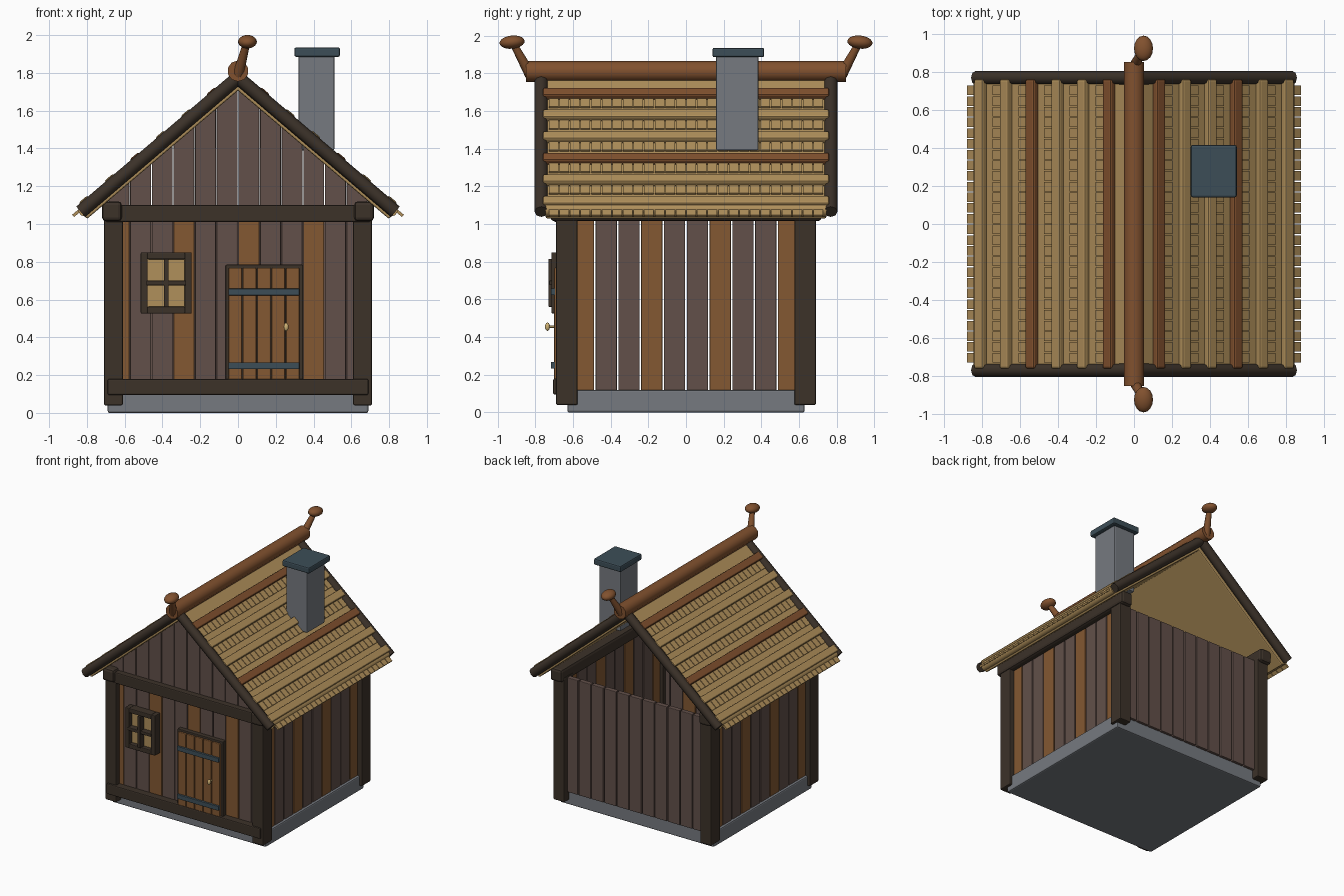
import bpy, bmesh, math
from mathutils import Matrix, Vector

if "Cube" in bpy.data.objects:
    bpy.data.objects.remove(bpy.data.objects["Cube"])

SLOPE = 0.85
ANG = math.atan(SLOPE)
COS = math.cos(ANG)


def colour(name, r, g, b):
    m = bpy.data.materials.new(name)
    m.diffuse_color = [(c / 255) ** 2.2 for c in (r, g, b)] + [1]
    m.use_nodes = True
    m.node_tree.nodes["Principled BSDF"].inputs["Base Color"].default_value = m.diffuse_color
    return m


DARK = colour("dark_timber", 62, 53, 45)
PLUM = colour("grey_brown_plank", 98, 81, 75)
BROWN = colour("warm_brown_plank", 130, 89, 53)
RIDGE = colour("red_brown_wood", 128, 82, 50)
STRAW = colour("straw", 174, 142, 91)
STONE = colour("grey_stone", 117, 121, 127)
SLATE = colour("blue_slate", 63, 79, 88)
GOLD = colour("pale_brass", 205, 176, 115)


def finish(name, bm, mats, bevel=0.0, smooth=False):
    bmesh.ops.recalc_face_normals(bm, faces=bm.faces)
    me = bpy.data.meshes.new(name)
    bm.to_mesh(me)
    bm.free()
    for m in mats:
        me.materials.append(m)
    ob = bpy.data.objects.new(name, me)
    bpy.context.collection.objects.link(ob)
    if bevel:
        mod = ob.modifiers.new("bevel", 'BEVEL')
        mod.width, mod.segments = bevel, 2
    if smooth:
        bpy.context.view_layer.objects.active = ob
        ob.select_set(True)
        bpy.ops.object.shade_smooth_by_angle(angle=math.radians(50))
        ob.select_set(False)
    return ob


def add_box(bm, x, y, z, mat=0, matrix=None):
    lo = Vector((min(x), min(y), min(z)))
    hi = Vector((max(x), max(y), max(z)))
    m = Matrix.Translation((lo + hi) / 2) @ Matrix.Diagonal((*(hi - lo), 1))
    vs = bmesh.ops.create_cube(bm, size=1, matrix=(matrix or Matrix()) @ m)["verts"]
    for f in {f for v in vs for f in v.link_faces}:
        f.material_index = mat
    return vs


def box(name, mat, x, y, z, bevel=0.008):
    bm = bmesh.new()
    add_box(bm, x, y, z)
    return finish(name, bm, [mat], bevel)


def rod(name, mat, a, b, r1, r2, sides):
    a, b = Vector(a), Vector(b)
    m = Matrix.Translation((a + b) / 2) @ (b - a).to_track_quat('Z', 'Y').to_matrix().to_4x4()
    bm = bmesh.new()
    bmesh.ops.create_cone(bm, cap_ends=True, segments=sides, radius1=r1, radius2=r2,
                          depth=(b - a).length, matrix=m)
    return finish(name, bm, [mat], 0, True)


def ball(name, mat, centre, radii, tilt=0.0):
    bm = bmesh.new()
    m = Matrix.Translation(centre) @ Matrix.Rotation(tilt, 4, 'X') @ Matrix.Diagonal((*radii, 1))
    bmesh.ops.create_uvsphere(bm, u_segments=16, v_segments=10, radius=1, matrix=m)
    return finish(name, bm, [mat], 0, True)


# Stone base
box("foundation", STONE, (-0.69, 0.69), (-0.63, 0.63), (0, 0.12), 0.01)

# Timber frame
for sx, sn in ((-1, "left"), (1, "right")):
    for sy, yn in ((-1, "front"), (1, "back")):
        box(f"{yn}_{sn}_post", DARK, (sx * 0.61, sx * 0.71), (sy * 0.575, sy * 0.69), (0.04, 1.05))
    box(f"{sn}_wall_plate", DARK, (sx * 0.615, sx * 0.72), (-0.72, 0.72), (1.015, 1.12), 0.02)
box("front_top_beam", DARK, (-0.7, 0.7), (-0.7, -0.6), (1.01, 1.1))
box("front_sill_beam", DARK, (-0.69, 0.69), (-0.705, -0.6), (0.095, 0.18))

# Side wall planks, every third one warm brown
GAP = 0.004
for s, name in ((-1, "left_wall"), (1, "right_wall")):
    bm = bmesh.new()
    for i in range(10):
        y = -0.605 + i * 0.121
        add_box(bm, (s * 0.635, s * 0.67), (y + GAP, y + 0.121 - GAP), (0.11, 1.04), int(i % 3 == 0))
    finish(name, bm, [PLUM, BROWN], 0.005)

# Front wall, gable and back wall planks
front, gable, back = bmesh.new(), bmesh.new(), bmesh.new()
for i in range(12):
    x = (i - 6) * 0.1145
    xs = (x + GAP / 2, x + 0.1145 - GAP / 2)
    if 0 < i < 11:
        add_box(front, xs, (-0.65, -0.61), (0.11, 1.04), int(i % 3 == 0))
    else:
        inner = xs[1] if i == 0 else xs[0]
        add_box(front, (inner, math.copysign(0.64, x)), (-0.65, -0.61), (0.11, 1.04), int(i == 0))
    for v in add_box(gable, xs, (-0.655, -0.62), (1.04, 2)):
        if v.co.z > 1.5:
            v.co.z = 1.725 - SLOPE * abs(v.co.x)
for i in range(11):
    x = -0.627 + i * 0.114
    add_box(back, (x + GAP, x + 0.114 - GAP), (0.61, 0.65), (0.11, 1.04))
finish("front_wall", front, [PLUM, BROWN], 0.005)
finish("front_gable", gable, [PLUM], 0.004)
finish("back_wall", back, [PLUM], 0.005)

# Door with planks, straps and knob
box("door_frame", DARK, (-0.065, 0.345), (-0.685, -0.64), (0.12, 0.785), 0.005)
bm = bmesh.new()
for i in range(5):
    x = -0.05 + i * 0.076
    add_box(bm, (x, x + 0.071), (-0.7, -0.66), (0.13, 0.768))
finish("door_planks", bm, [BROWN], 0.006)
for z, n in ((0.25, "lower"), (0.64, "upper")):
    box(f"{n}_door_strap", SLATE, (-0.05, 0.325), (-0.716, -0.69), (z - 0.018, z + 0.018), 0.003)
ball("door_knob", GOLD, (0.255, -0.735, 0.455), (0.013, 0.013, 0.022))
rod("knob_stem", GOLD, (0.255, -0.69, 0.455), (0.255, -0.735, 0.455), 0.006, 0.006, 8)

# Window: frame of four bars, pane and crossing bars
bm = bmesh.new()
for x, z in (((-0.515, -0.478), (0.525, 0.85)), ((-0.282, -0.245), (0.525, 0.85)),
             ((-0.48, -0.28), (0.525, 0.562)), ((-0.48, -0.28), (0.813, 0.85))):
    add_box(bm, x, (-0.715, -0.63), z)
finish("window_frame", bm, [DARK], 0.006)
box("window_pane", STRAW, (-0.485, -0.275), (-0.68, -0.65), (0.555, 0.82), 0)
box("window_upright", DARK, (-0.393, -0.367), (-0.73, -0.67), (0.56, 0.815), 0.004)
box("window_crossbar", DARK, (-0.485, -0.275), (-0.726, -0.67), (0.675, 0.7), 0.004)

# Roof slopes: straw slab, raised straw bundles, battens, eave roll, verge poles
for s, name in ((-1, "left"), (1, "right")):
    M = Matrix.Translation((0, 0, 1.748)) @ Matrix.Rotation(s * ANG, 4, 'Y')
    bm = bmesh.new()
    add_box(bm, (0, s * 0.82 / COS), (-0.745, 0.745), (-0.032, 0.026), 0, M)
    finish(f"{name}_roof_slab", bm, [STRAW], 0.008)

    bm = bmesh.new()
    w = 1.46 / 26
    for row in range(6):
        u = (0.115 + row * 0.135) / COS
        for k in range(26):
            y = -0.73 + k * w
            add_box(bm, (s * (u - 0.01), s * (u + 0.085)), (y + 0.003, y + w - 0.003), (0.02, 0.036), 0, M)
    finish(f"{name}_straw_bundles", bm, [STRAW])

    bm = bmesh.new()
    for i in range(6):
        u = (0.105 + i * 0.135) / COS
        add_box(bm, (s * (u - 0.03), s * (u + 0.03)), (-0.76, 0.76), (0.02, 0.062), int(i % 3 == 0), M)
    finish(f"{name}_roof_battens", bm, [STRAW, RIDGE], 0.01)

    rod(f"{name}_eave_roll", STRAW, (s * 0.81, -0.745, 1.075), (s * 0.81, 0.745, 1.075), 0.036, 0.036, 10)
    for y, n in ((-0.768, "front"), (0.768, "back")):
        rod(f"{n}_{name}_verge_pole", DARK, (0, y, 1.775), (s * 0.833, y, 1.065), 0.036, 0.036, 8)

# Ridge pole with leaning finials
rod("ridge_pole", RIDGE, (0, -0.85, 1.81), (0, 0.85, 1.81), 0.056, 0.056, 10)
for s, n in ((-1, "front"), (1, "back")):
    rod(f"{n}_finial_stem", RIDGE, (0, s * 0.825, 1.79), (0.045, s * 0.915, 1.955), 0.03, 0.019, 10)
    ball(f"{n}_finial_knob", RIDGE, (0.05, s * 0.923, 1.965), (0.05, 0.067, 0.035), -s * 0.1)

# Chimney
box("chimney", STONE, (0.32, 0.51), (0.16, 0.385), (1.39, 1.9), 0.008)
box("chimney_cap", SLATE, (0.298, 0.54), (0.14, 0.415), (1.885, 1.935), 0.01)
